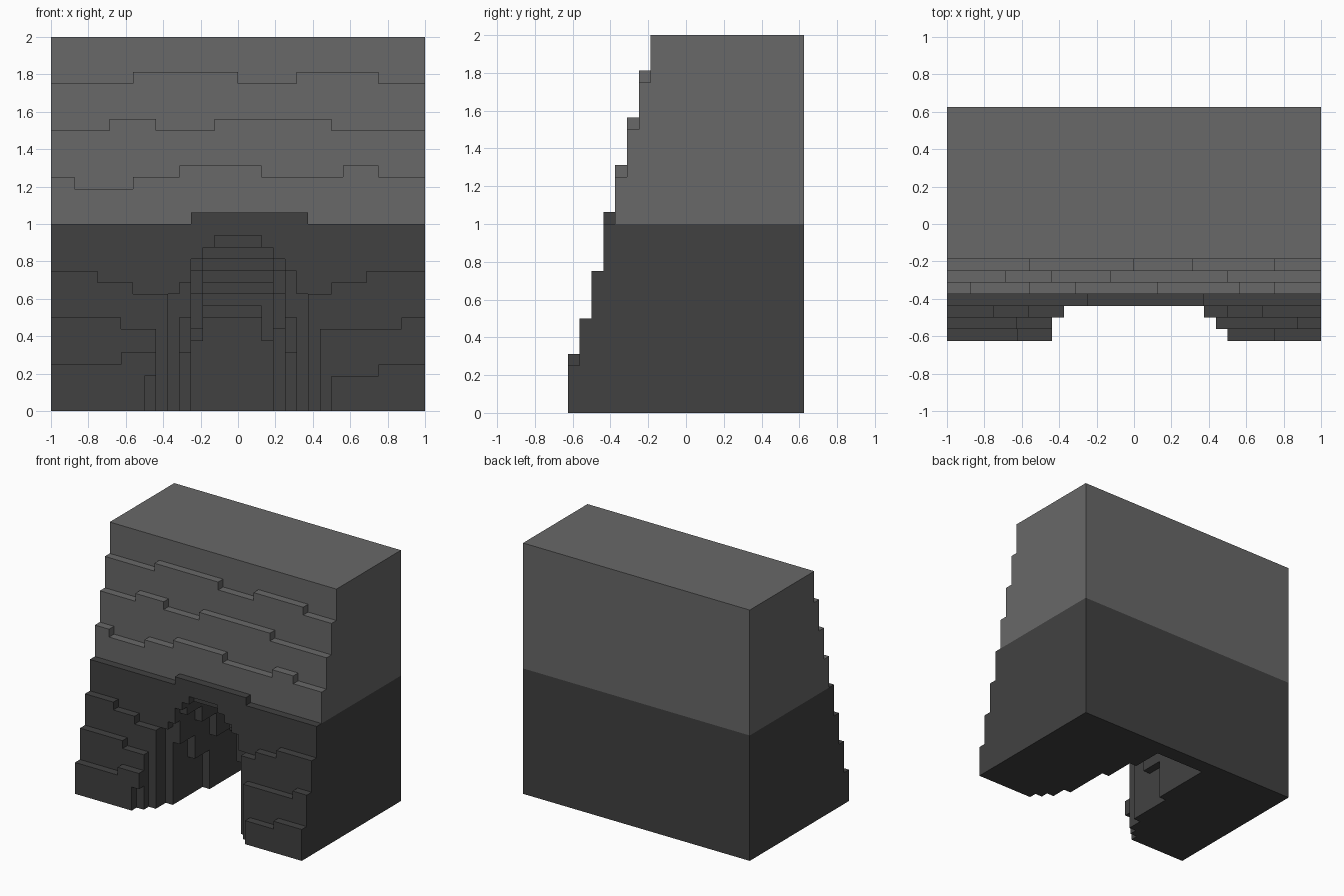
import bpy
import bmesh
import math

cube = bpy.data.objects.get("Cube")
if cube:
    bpy.data.objects.remove(cube)

U = 1 / 16                 # block size
NX, NY, NZ = 32, 20, 32    # blocks along each axis


def material(name, v):
    m = bpy.data.materials.new(name)
    m.use_nodes = True
    m.diffuse_color = (v, v, v, 1)
    bsdf = m.node_tree.nodes["Principled BSDF"]
    bsdf.inputs["Base Color"].default_value = (v, v, v, 1)
    bsdf.inputs["Roughness"].default_value = 0.9
    return m


dark = material("dark rock grey", 0.053)
light = material("light rock grey", 0.138)

# Ledge outlines, front to back: (right end in blocks, height in blocks)
LEDGES = [
    [(-10, 4), (0, 5), (12, 3), (16, 4)],
    [(-10, 8), (14, 7), (16, 8)],
    [(-12, 12), (-9, 11), (8, 10), (11, 11), (16, 12)],
    [(-4, 16), (6, 17), (16, 16)],
    [(-14, 20), (-9, 19), (-5, 20), (2, 21), (9, 20), (12, 21), (16, 20)],
    [(-11, 24), (-7, 25), (-2, 24), (8, 25), (16, 24)],
    [(-9, 28), (0, 29), (5, 28), (12, 29), (16, 28)],
    [(16, 32)],
]

# Cave cross-sections: last row, then (top, left, right) steps in blocks
CAVE = [
    (0, [(3, -8, 8), (15, -7, 8)]),
    (1, [(15, -7, 7)]),
    (2, [(15, -6, 6)]),
    (3, [(10, -6, 6), (11, -5, 5), (12, -4, 5), (13, -4, 4), (14, -3, 3), (15, -2, 2)]),
    (6, [(8, -5, 5), (12, -4, 4), (14, -3, 3)]),
    (9, [(5, -5, 5), (10, -4, 4), (13, -3, 3)]),
    (11, [(7, -4, 4), (12, -3, 3)]),
    (13, [(7, -4, 4), (11, -3, 3)]),
    (14, [(6, -4, 3), (10, -3, 3)]),
    (15, [(6, -4, 3), (9, -3, 2)]),
    (17, [(6, -4, 3), (8, -3, 2)]),
]


def in_cave(x, y, z):
    for last, steps in CAVE:
        if y <= last:
            for top, left, right in steps:
                if z < top:
                    return left <= x < right
            return False
    return False


def solid(x, y, z):
    if not (-16 <= x < 16 and 0 <= y < NY and 0 <= z < NZ):
        return False
    for end, height in LEDGES[min(y, 7)]:
        if x < end:
            return z < height and not in_cave(x, y, z)
    return False


def is_lower(y, z):
    return z < 16 or y == 3


# Corner offsets of each side of a block, counter-clockwise from outside
SIDES = {
    (1, 0, 0): [(1, 0, 0), (1, 1, 0), (1, 1, 1), (1, 0, 1)],
    (-1, 0, 0): [(0, 0, 0), (0, 0, 1), (0, 1, 1), (0, 1, 0)],
    (0, 1, 0): [(0, 1, 0), (0, 1, 1), (1, 1, 1), (1, 1, 0)],
    (0, -1, 0): [(0, 0, 0), (1, 0, 0), (1, 0, 1), (0, 0, 1)],
    (0, 0, 1): [(0, 0, 1), (1, 0, 1), (1, 1, 1), (0, 1, 1)],
    (0, 0, -1): [(0, 0, 0), (0, 1, 0), (1, 1, 0), (1, 0, 0)],
}


def build(name, lower, mat):
    """Skin the exposed block sides and merge flat areas."""
    bm = bmesh.new()
    verts = {}

    def vert(p):
        if p not in verts:
            verts[p] = bm.verts.new((p[0] * U, (p[1] - NY / 2) * U, p[2] * U))
        return verts[p]

    for x in range(-16, 16):
        for y in range(NY):
            for z in range(NZ):
                if is_lower(y, z) != lower or not solid(x, y, z):
                    continue
                for d, corners in SIDES.items():
                    if not solid(x + d[0], y + d[1], z + d[2]):
                        bm.faces.new([vert((x + a, y + b, z + c)) for a, b, c in corners])
    bmesh.ops.dissolve_limit(bm, angle_limit=math.radians(1),
                             verts=bm.verts[:], edges=bm.edges[:])
    me = bpy.data.meshes.new(name)
    bm.to_mesh(me)
    bm.free()
    me.materials.append(mat)
    bpy.context.collection.objects.link(bpy.data.objects.new(name, me))


# Dark base with the cave, and the paler cliff above it
build("lower_rock_with_cave", True, dark)
build("upper_rock", False, light)
